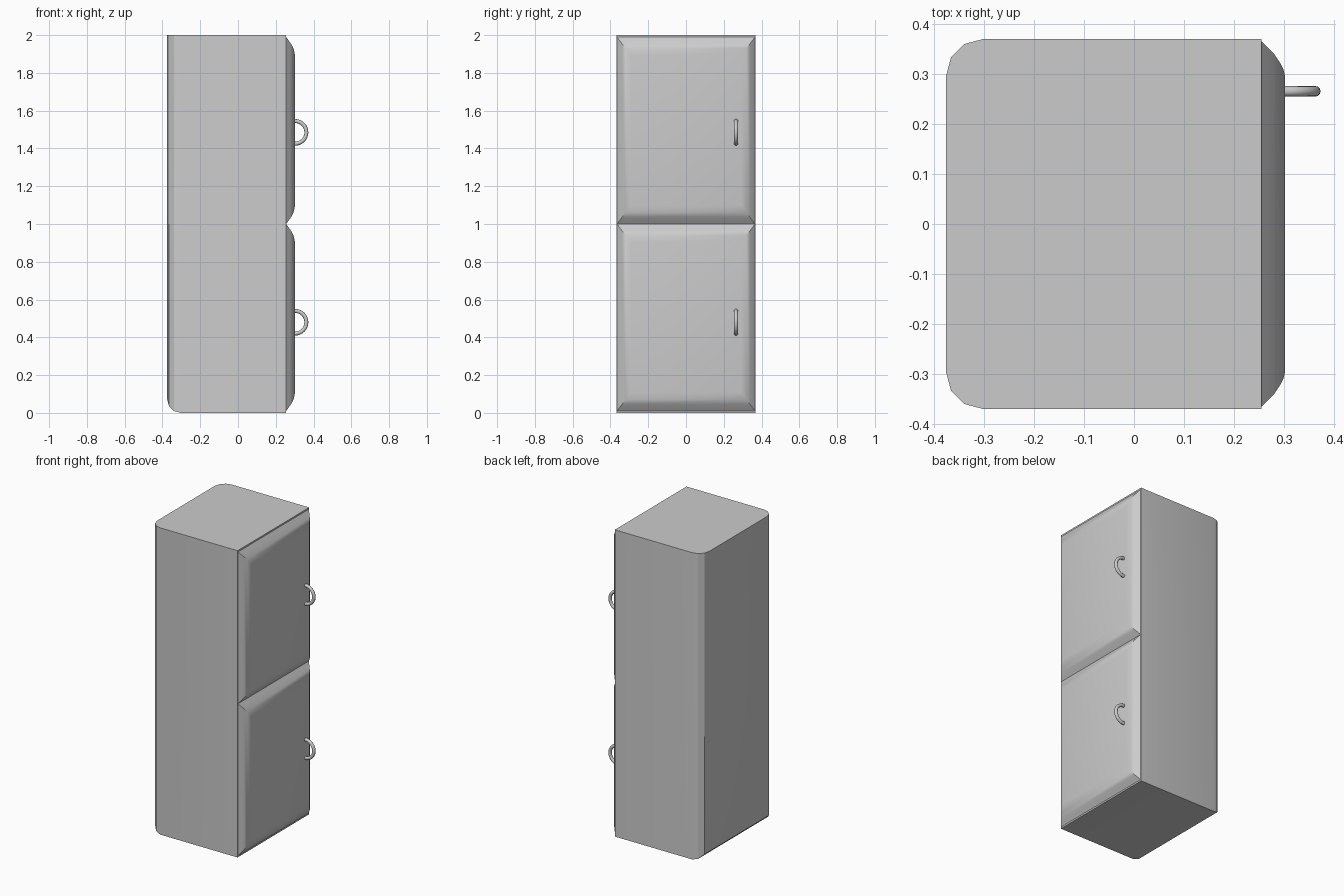
import bpy, bmesh, math

if "Cube" in bpy.data.objects:
    bpy.data.objects.remove(bpy.data.objects["Cube"])


def finish(name, bm, angle):
    bmesh.ops.recalc_face_normals(bm, faces=bm.faces)
    me = bpy.data.meshes.new(name)
    bm.to_mesh(me)
    bm.free()
    ob = bpy.data.objects.new(name, me)
    bpy.context.collection.objects.link(ob)
    bpy.ops.object.select_all(action='DESELECT')
    ob.select_set(True)
    bpy.context.view_layer.objects.active = ob
    bpy.ops.object.shade_smooth_by_angle(angle=math.radians(angle))
    return ob


def bridge(bm, a, b):
    n = len(a)
    for i in range(n):
        bm.faces.new((a[i], a[(i + 1) % n], b[(i + 1) % n], b[i]))


# Cabinet: box with rounded back uprights and rounded back bottom edge
def cabinet():
    x0, x1, hy = -0.375, 0.255, 0.369
    bm = bmesh.new()
    bmesh.ops.create_cube(bm, size=1)
    for v in bm.verts:
        v.co = ((x0 + x1) / 2 + v.co.x * (x1 - x0), v.co.y * 2 * hy, 2 * v.co.z + 1)
    back = [e for e in bm.edges if all(v.co.x < 0 for v in e.verts)
            and not all(v.co.z > 1 for v in e.verts)]
    bmesh.ops.bevel(bm, geom=back, offset=0.072, segments=3, profile=0.5, affect='EDGES')
    finish("cabinet", bm, 25)


# Door: stacked shrinking rectangles give the pillowed, mitred rim
def door(name, z0, z1):
    bm = bmesh.new()
    rings = []
    for x, iy, iz in ((0.255, 0, 0), (0.268, 0.013, 0.018), (0.281, 0.027, 0.036),
                      (0.293, 0.045, 0.06), (0.299, 0.058, 0.08), (0.302, 0.072, 0.1)):
        y = 0.365 - iy
        rings.append([bm.verts.new(p) for p in ((x, -y, z0 + iz), (x, y, z0 + iz),
                                                (x, y, z1 - iz), (x, -y, z1 - iz))])
    for a, b in zip(rings, rings[1:]):
        bridge(bm, a, b)
    bm.faces.new(rings[0])
    bm.faces.new(rings[-1])
    finish(name, bm, 35)


# Handle: half ring standing out from the door
def handle(name, zc, R=0.06, r=0.0105, steps=16, sides=12):
    bm = bmesh.new()
    rings = []
    for i in range(steps + 1):
        t = -math.pi / 2 + math.pi * i / steps
        ring = []
        for j in range(sides):
            a = 2 * math.pi * j / sides
            d = R + r * math.cos(a)
            ring.append(bm.verts.new((0.302 + d * math.cos(t), 0.265 + r * math.sin(a),
                                      zc + d * math.sin(t))))
        rings.append(ring)
    for a, b in zip(rings, rings[1:]):
        bridge(bm, a, b)
    bm.faces.new(rings[0])
    bm.faces.new(rings[-1])
    finish(name, bm, 40)


cabinet()
for part, z0, z1, zc in (("lower", 0.01, 1.0, 0.48), ("upper", 1.0, 1.99, 1.485)):
    door(part + "_door", z0, z1)
    handle(part + "_handle", zc)
